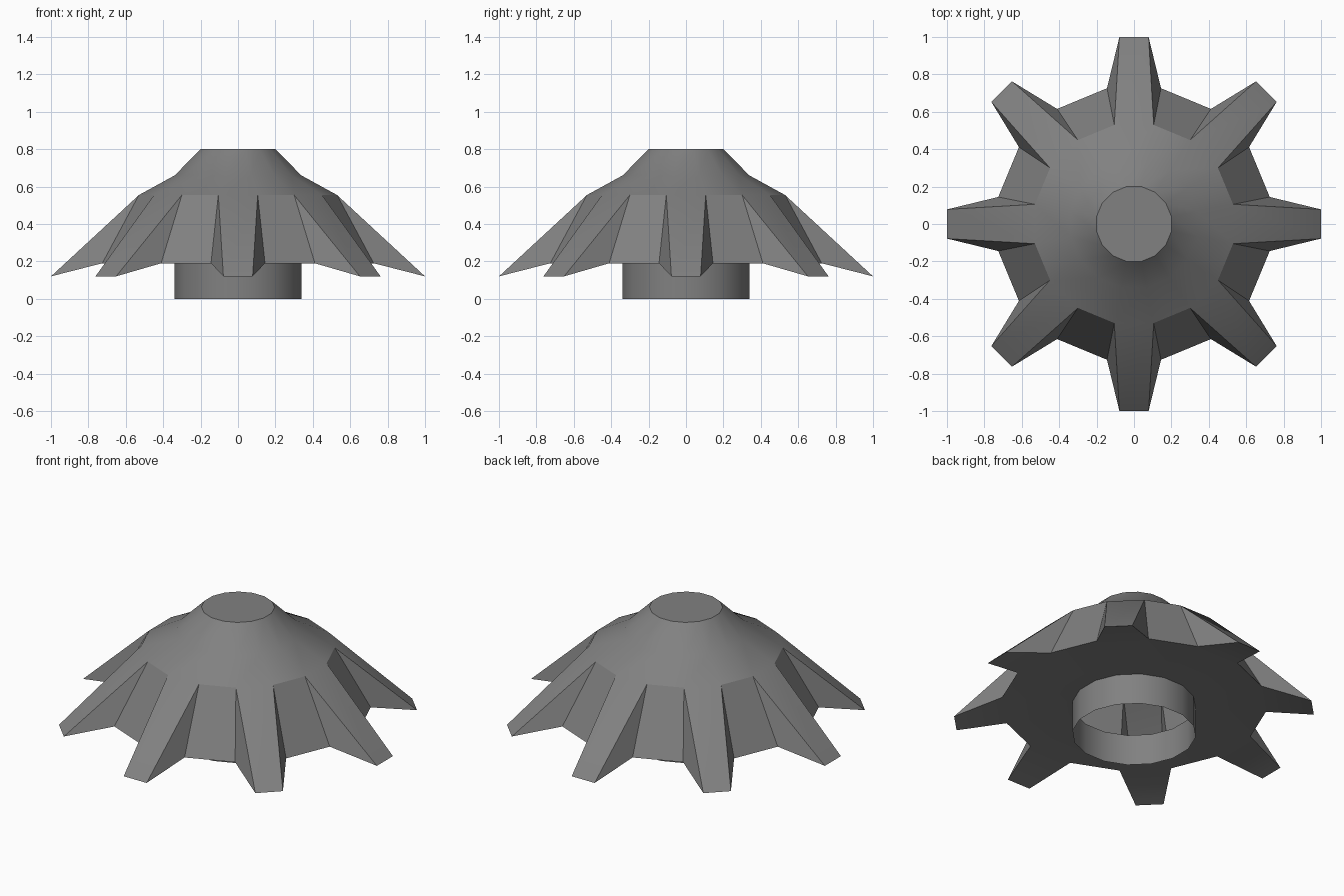
import bpy, bmesh, math

if "Cube" in bpy.data.objects:
    bpy.data.objects.remove(bpy.data.objects["Cube"])

SIDES = 16                      # two ring corners per tooth, eight teeth
STEP = math.tau / SIDES

grey = bpy.data.materials.new("mid grey")
grey.diffuse_color = (0.22, 0.22, 0.22, 1)
grey.use_nodes = True
grey.node_tree.nodes["Principled BSDF"].inputs["Base Color"].default_value = grey.diffuse_color


def ring(bm, r, z):
    """Regular ring whose corners sit half a step off the axes."""
    return [bm.verts.new((r * math.cos((i - 0.5) * STEP),
                          r * math.sin((i - 0.5) * STEP), z)) for i in range(SIDES)]


def bridge(bm, low, high, i):
    j = (i + 1) % SIDES
    bm.faces.new((low[i], low[j], high[j], high[i]))


def finish(bm, name):
    me = bpy.data.meshes.new(name)
    bm.to_mesh(me)
    bm.free()
    ob = bpy.data.objects.new(name, me)
    bpy.context.collection.objects.link(ob)
    me.materials.append(grey)
    bpy.ops.object.select_all(action='DESELECT')
    ob.select_set(True)
    bpy.context.view_layer.objects.active = ob
    bpy.ops.object.shade_smooth_by_angle(angle=math.radians(26))


# toothed dome: cap, two cone bands, then alternating teeth and valleys
bm = bmesh.new()
top = ring(bm, 0.204, 0.80)
neck = ring(bm, 0.345, 0.66)
shoulder = ring(bm, 0.54, 0.555)
rim = ring(bm, 0.74, 0.19)
hole = ring(bm, 0.345, 0.19)
bm.faces.new(top)
for i in range(SIDES):
    j = (i + 1) % SIDES
    bridge(bm, neck, top, i)
    bridge(bm, shoulder, neck, i)
    bridge(bm, hole, rim, i)            # flat underside
    if i % 2:
        bridge(bm, rim, shoulder, i)    # valley
    else:                               # tooth
        a = i * STEP
        t0, t1 = [bm.verts.new((math.cos(a) - s * math.sin(a),
                                math.sin(a) + s * math.cos(a), 0.12))
                  for s in (-0.078, 0.078)]
        bm.faces.new((t0, t1, shoulder[j], shoulder[i]))
        bm.faces.new((rim[i], t0, shoulder[i]))
        bm.faces.new((t1, rim[j], shoulder[j]))
        bm.faces.new((rim[i], rim[j], t1, t0))
finish(bm, "toothed_dome")

# open collar under the dome
bm = bmesh.new()
foot, head = ring(bm, 0.345, 0), ring(bm, 0.345, 0.19)
for i in range(SIDES):
    bridge(bm, foot, head, i)
finish(bm, "collar")
